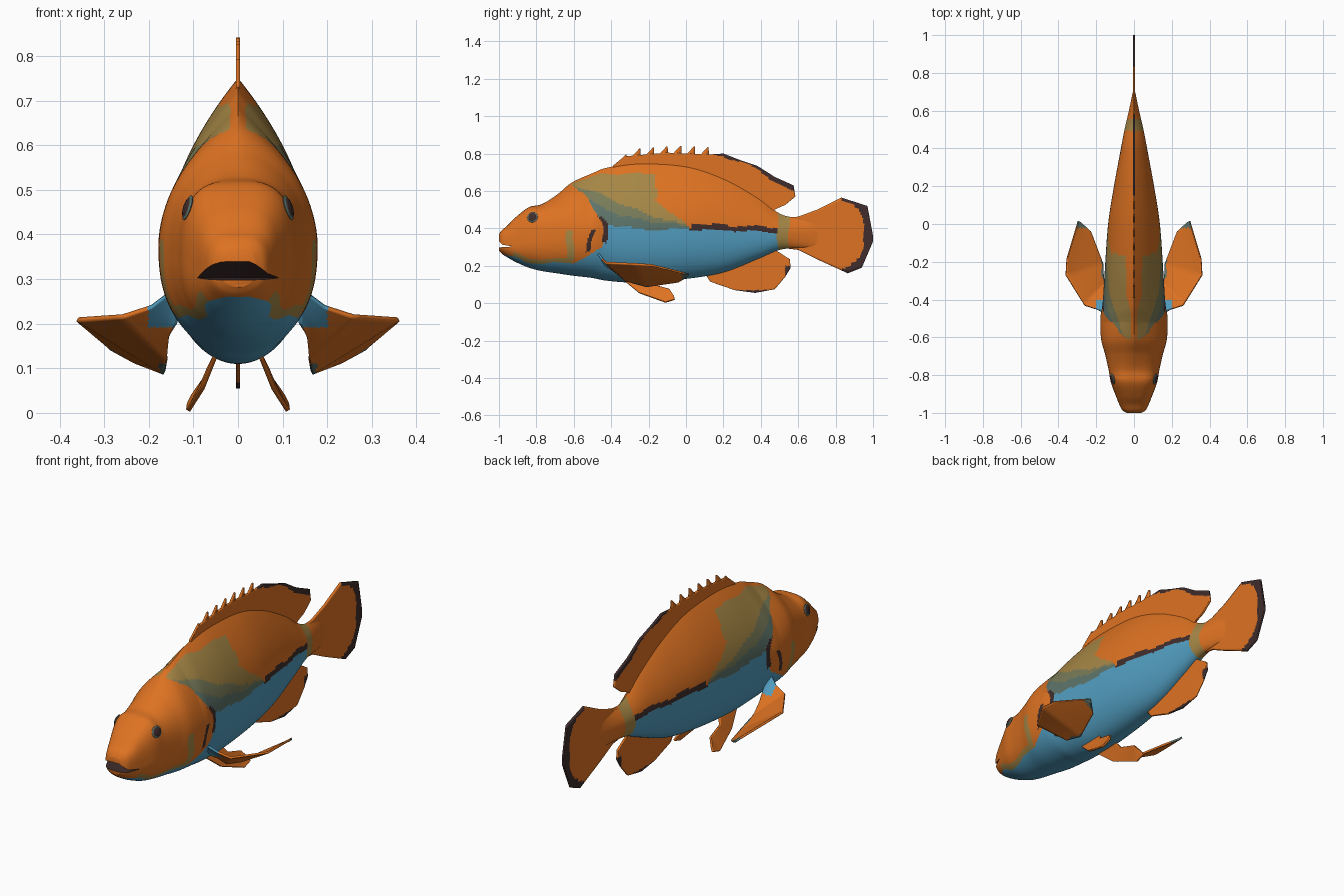
import bpy, bmesh, math
from mathutils import Vector

default_cube = bpy.data.objects.get("Cube")
if default_cube:
    bpy.data.objects.remove(default_cube, do_unlink=True)

# Flat colours
palette = {
    "orange": (0.73, 0.17, 0.016),
    "blue": (0.084, 0.34, 0.53),
    "olive_tan": (0.38, 0.24, 0.06),
    "olive_grey": (0.19, 0.2, 0.1),
    "teal_grey": (0.11, 0.175, 0.145),
    "dark_brown": (0.05, 0.025, 0.025),
}
materials = []
for colour_name, rgb in palette.items():
    material = bpy.data.materials.new(colour_name)
    material.use_nodes = True
    material.diffuse_color = (*rgb, 1)
    shader = next(n for n in material.node_tree.nodes if n.type == "BSDF_PRINCIPLED")
    shader.inputs["Base Color"].default_value = (*rgb, 1)
    shader.inputs["Roughness"].default_value = 0.8
    materials.append(material)
ORANGE, BLUE, TAN, OLIVE, TEAL, DARK = range(len(materials))


def make_object(name, bm, paint):
    """Turn a bmesh into an object, colouring each face by a rule on its centre."""
    for face in bm.faces:
        face.material_index = paint(face.calc_center_median())
    mesh = bpy.data.meshes.new(name)
    bm.to_mesh(mesh)
    bm.free()
    for material in materials:
        mesh.materials.append(material)
    obj = bpy.data.objects.new(name, mesh)
    bpy.context.collection.objects.link(obj)
    return obj


def activate(obj):
    bpy.ops.object.select_all(action="DESELECT")
    obj.select_set(True)
    bpy.context.view_layer.objects.active = obj


def smooth(obj, angle=40):
    activate(obj)
    bpy.ops.object.shade_smooth_by_angle(angle=math.radians(angle))


def line(points, u):
    """Piecewise linear height at u."""
    for (a, b), (c, d) in zip(points, points[1:]):
        if u <= c:
            return b + (d - b) * max(0, (u - a) / (c - a))
    return points[-1][1]


def bridge(bm, rows, closed=False):
    for row, following in zip(rows, rows[1:]):
        count = len(row)
        for i in range(count if closed else count - 1):
            j = (i + 1) % count
            bm.faces.new((row[i], row[j], following[j], following[i]))


# Body stations: y, bottom, top, half width, height of widest point
stations = [Vector(s) for s in (
    (-1.0, .282, .368, .04, .32),
    (-.985, .265, .39, .062, .32),
    (-.955, .245, .415, .078, .32),
    (-.91, .22, .46, .096, .32),
    (-.84, .19, .513, .122, .34),
    (-.77, .172, .53, .135, .35),
    (-.69, .16, .58, .153, .36),
    (-.61, .148, .645, .174, .37),
    (-.5, .135, .695, .178, .38),
    (-.42, .12, .725, .166, .39),
    (-.25, .11, .75, .155, .4),
    (0, .13, .735, .137, .4),
    (.2, .165, .67, .106, .39),
    (.38, .235, .57, .073, .38),
    (.5, .285, .48, .05, .38),
    (.6, .295, .455, .027, .375),
    (.71, .3, .44, .004, .37),
)]


def spline(points, u):
    i = min(int(u), len(points) - 2)
    t = u - i
    p, q = points[i], points[i + 1]
    before = points[max(i - 1, 0)]
    after = points[min(i + 2, len(points) - 1)]
    a, b = (q - before) / 2, (after - p) / 2
    return p + a * t + (3 * (q - p) - 2 * a - b) * t**2 + (2 * (p - q) + a + b) * t**3


def section_point(station, angle):
    """Boxy across the head, peaked along the back."""
    y, bottom, top, width, middle = station
    f = math.cos(angle)
    back = min(1, max(0, (y + .82) / .3))
    if f > 0:
        z = middle + (top - middle) * f
        x = width * max(0, 1 - f ** (3 - 1.2 * back)) ** (.33 + .65 * back)
    else:
        z = middle + (middle - bottom) * f
        x = width * max(0, 1 - (-f) ** 2.5) ** .5
    return Vector((math.copysign(x, math.sin(angle)), y, z))


# Boundaries of the painted zones along the flank
chin_line = [(-.98, .265), (-.91, .243), (-.85, .215), (-.6, .215), (-.5, .27), (-.42, .31)]
blue_line = [(-.42, .42), (-.2, .39), (0, .398), (.5, .378)]
head_edge = [(.42, -.43), (.46, -.47), (.52, -.5), (.58, -.54), (.64, -.62), (.69, -.64)]
tan_line = [(-.62, .635), (-.48, .59), (-.35, .535), (-.2, .475), (-.08, .435), (0, .42)]
olive_line = [(-.62, .62), (-.48, .53), (-.35, .47), (-.2, .435), (0, .41)]


def paint_body(c):
    x, y, z = abs(c.x), c.y, c.z
    y += .006 * math.sin(40 * z)
    z += .005 * math.sin(30 * y)
    gill_edge = -.425 - 5 * (z - .37) ** 2
    if .49 < y < .55:
        return TAN
    if y < -.42 and z < line(chin_line, y):
        return BLUE
    if .32 < z < .46 and abs(y - gill_edge) < .014:
        return DARK
    if .275 < z < .39 and abs(y + .53 - .35 * (z - .28)) < .012:
        return DARK
    if -.64 < y < -.6 and z < .39 or -.93 < y < -.6 and z < line(chin_line, y) + .022:
        return TAN
    if y < gill_edge and z < .42 or y > .49:
        return ORANGE
    if z < line(blue_line, y):
        return BLUE
    if y > .02 and z < line(blue_line, y) + .027:
        return DARK
    rear = -.16 + 1.2 * max(0, .55 - z)
    if y < line(head_edge, z) or y > rear or z > .692 or x < .018:
        return ORANGE
    if z > line(tan_line, y):
        return TAN
    return OLIVE if z > line(olive_line, y) else TEAL


# Body
bm = bmesh.new()
rings, sides = 289, 160
rows = []
for r in range(rings + 1):
    station = spline(stations, r / rings * (len(stations) - 1))
    rows.append([bm.verts.new(section_point(station, math.tau * s / sides))
                 for s in range(sides)])
bridge(bm, rows, closed=True)
bm.faces.new(rows[0])
bm.faces.new(rows[-1])
bmesh.ops.recalc_face_normals(bm, faces=bm.faces)
body = make_object("body", bm, paint_body)

# Mouth opening, a wedge with an arched upper edge
bm = bmesh.new()
rows = []
for x, lift in ((-.1, 0), (-.025, .035), (.025, .035), (.1, 0)):
    wedge = ((-1.04, .32 + lift), (-1.04, .296), (-.925 + lift / 2, .303))
    rows.append([bm.verts.new((x, y, z)) for y, z in wedge])
bridge(bm, rows, closed=True)
bm.faces.new(rows[0])
bm.faces.new(rows[-1])
bmesh.ops.recalc_face_normals(bm, faces=bm.faces)
cutter = make_object("mouth_cutter", bm, lambda c: DARK)
cutter.hide_render = True
activate(body)
cut = body.modifiers.new("mouth", "BOOLEAN")
cut.operation, cut.solver, cut.object = "DIFFERENCE", "EXACT", cutter
bpy.ops.object.modifier_apply(modifier=cut.name)
bpy.data.objects.remove(cutter, do_unlink=True)
smooth(body)


def fin(name, base, edge, paint, thickness=.01, side=1, steps=8):
    """Thin sheet between two matching point paths; paint gets the face centre."""
    bm = bmesh.new()
    rows = []
    for k in range((len(base) - 1) * steps + 1):
        i = min(k // steps, len(base) - 2)
        t = k / steps - i
        a, b = (Vector(p[i]).lerp(Vector(p[i + 1]), t) for p in (base, edge))
        row = [a.lerp(b, v / 24) for v in range(25)]
        rows.append([bm.verts.new((p.x * side, p.y, p.z)) for p in row])
    bridge(bm, rows)
    obj = make_object(name, bm, paint)
    shell = obj.modifiers.new("thickness", "SOLIDIFY")
    shell.thickness, shell.offset = thickness, 0
    smooth(obj)


def flat(points):
    return [(0, y, z) for y, z in points]


# Dorsal fin with a dark rim that widens towards the rear
dorsal_edge = [(-.39, .735), (-.33, .785), (-.1, .805), (.12, .795), (.2, .8),
               (.29, .765), (.38, .735), (.475, .675), (.575, .63), (.585, .57),
               (.53, .525), (.47, .5)]
dorsal_base = [(-.39, .7), (-.3, .7), (-.1, .7), (.08, .68), (.14, .66), (.2, .64),
               (.26, .61), (.32, .58), (.37, .55), (.4, .53), (.43, .51), (.46, .48)]
rim_width = [(.14, 0), (.22, .022), (.3, .006), (.37, .012), (.42, .028), (.58, .03)]
fin("dorsal_fin", flat(dorsal_base), flat(dorsal_edge),
    lambda c: DARK if c.z > line(dorsal_edge[:9], c.y) - line(rim_width, c.y) else ORANGE)

# Spines leaning back along the front of the dorsal fin
for n in range(7):
    y = -.385 + .073 * n
    z = line(dorsal_edge[:5], y + .02)
    fin(f"dorsal_spine_{n + 1}", flat([(y, z - .03), (y + .07, z - .02)]),
        flat([(y + .062, z + .038), (y + .068, z + .038)]),
        lambda c: ORANGE, thickness=.008, steps=2)

# Tail fin with dark trailing band
fin("tail_fin",
    flat([(.52, .455), (.6, .463), (.7, .5), (.83, .565), (.97, .52), (1, .36)]),
    flat([(.52, .295), (.6, .285), (.7, .235), (.865, .16), (.94, .19), (1, .33)]),
    lambda c: DARK if c.y > .95 - 100 * (c.z - .37) ** 4 else ORANGE, steps=16)

# Anal fin
fin("anal_fin",
    flat([(.1, .16), (.2, .19), (.28, .21), (.36, .24), (.42, .27), (.45, .28), (.47, .29)]),
    flat([(.13, .115), (.26, .07), (.37, .055), (.475, .075), (.53, .14), (.56, .19),
          (.555, .235)]),
    lambda c: DARK if c.z < .07 or c.y > .53 and c.z < .2 else ORANGE)


def paint_pectoral(c):
    if c.z > .195 and abs(c.x) < .2:
        return BLUE
    return TEAL if c.y > -.02 or (abs(c.x) < .175 and c.z < .115) else ORANGE


# Paired fins and eyes
for label, side in (("left", 1), ("right", -1)):
    fin(f"{label}_pectoral_fin",
        [(.14, -.43, .2), (.155, -.38, .17), (.16, -.32, .12), (.165, -.21, .09),
         (.23, -.04, .115), (.285, .01, .145)],
        [(.14, -.48, .28), (.195, -.45, .238), (.26, -.43, .217), (.36, -.27, .21),
         (.355, -.185, .205), (.295, .015, .155)],
        paint_pectoral, side=side)
    fin(f"{label}_pelvic_fin",
        [(.05, -.34, .13), (.08, -.25, .055), (.112, -.11, .005), (.11, -.06, .02)],
        [(.05, -.2, .13), (.065, -.18, .1), (.075, -.09, .075), (.1, -.065, .04)],
        lambda c: ORANGE, side=side)
    # Seat each eye on the cheek, following its slope
    eye_station = spline(stations, 5 - .72)
    spot = min((section_point(eye_station, math.pi * k / 200) for k in range(100)),
               key=lambda p: abs(p.z - .46))
    for part, radius, depth, colour in (("eye_rim", .029, .006, TEAL),
                                        ("eye", .025, .009, DARK)):
        bm = bmesh.new()
        bmesh.ops.create_uvsphere(bm, u_segments=24, v_segments=12, radius=1)
        bmesh.ops.scale(bm, vec=(depth, radius, radius), verts=bm.verts)
        eye = make_object(f"{label}_{part}", bm, lambda c: colour)
        eye.location = (side * spot.x, spot.y, spot.z)
        eye.rotation_euler = (0, -side * .3, -side * .22)
        smooth(eye)
